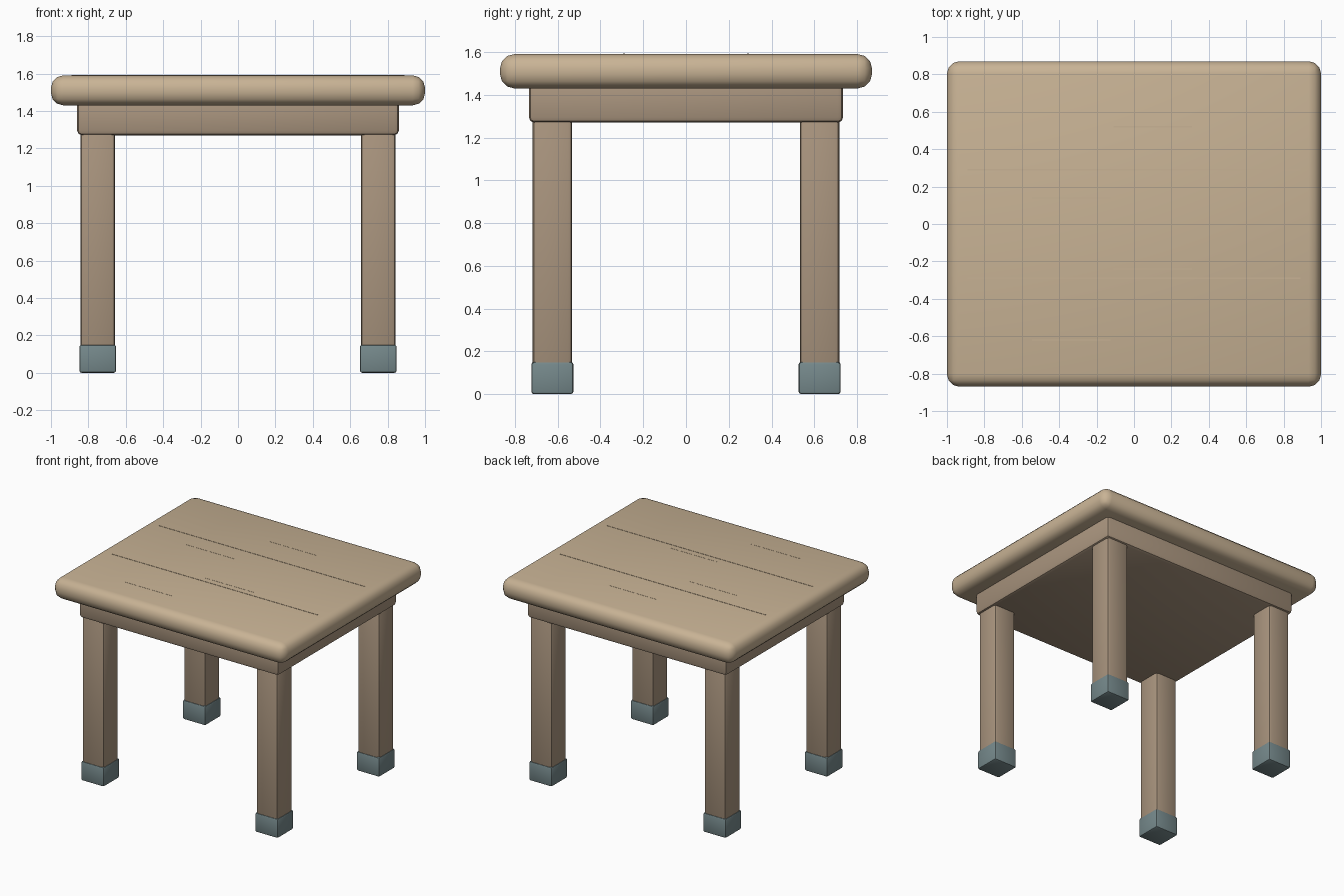
import bpy
import math

if "Cube" in bpy.data.objects:
    bpy.data.objects.remove(bpy.data.objects["Cube"])


def material(name, rgb):
    mat = bpy.data.materials.new(name)
    mat.diffuse_color = (*rgb, 1)
    mat.use_nodes = True
    mat.node_tree.nodes["Principled BSDF"].inputs["Base Color"].default_value = mat.diffuse_color
    return mat


TOP_WOOD = material("light_wood", (0.58, 0.45, 0.30))
LEG_WOOD = material("dark_wood", (0.40, 0.30, 0.21))
CAP = material("foot_cap", (0.18, 0.25, 0.26))


def box(name, size, centre, mat, bevel=0, segments=2):
    """Box with rounded edges, smooth shaded."""
    bpy.ops.mesh.primitive_cube_add(size=1, location=centre)
    obj = bpy.context.object
    obj.name = name
    obj.scale = size
    bpy.ops.object.transform_apply(location=False, rotation=False, scale=True)
    obj.data.materials.append(mat)
    if bevel:
        mod = obj.modifiers.new("rounded_edges", 'BEVEL')
        mod.width = bevel
        mod.segments = segments
        mod.limit_method = 'NONE'
        bpy.ops.object.modifier_apply(modifier=mod.name)
        bpy.ops.object.shade_smooth_by_angle(angle=math.radians(35))
    return obj


# Table top and the solid apron below it
box("table_top", (2.0, 1.74, 0.16), (0, 0, 1.51), TOP_WOOD, 0.066, 3)
box("apron", (1.72, 1.47, 0.20), (0, 0, 1.37), LEG_WOOD, 0.025, 2)

# Plank seams running the length of the top
for i, y in enumerate((-0.29, 0.29)):
    box(f"plank_seam_{i + 1}", (1.78, 0.008, 0.006), (0, y, 1.589), TOP_WOOD)

# Short grain marks, staggered left and right
for i in range(4):
    x = -0.335 if i % 2 == 0 else 0.10
    box(f"grain_mark_{i + 1}", (0.42, 0.006, 0.004),
        (x, -0.62 + 0.38 * i, 1.589), TOP_WOOD)

# Four legs with foot caps
for side, sx in (("left", -1), ("right", 1)):
    for end, sy in (("front", -1), ("back", 1)):
        x, y = 0.75 * sx, 0.625 * sy
        box(f"{end}_{side}_leg", (0.185, 0.185, 1.27), (x, y, 0.675), LEG_WOOD, 0.02, 2)
        box(f"{end}_{side}_foot_cap", (0.197, 0.197, 0.15), (x, y, 0.075), CAP, 0.012, 2)
